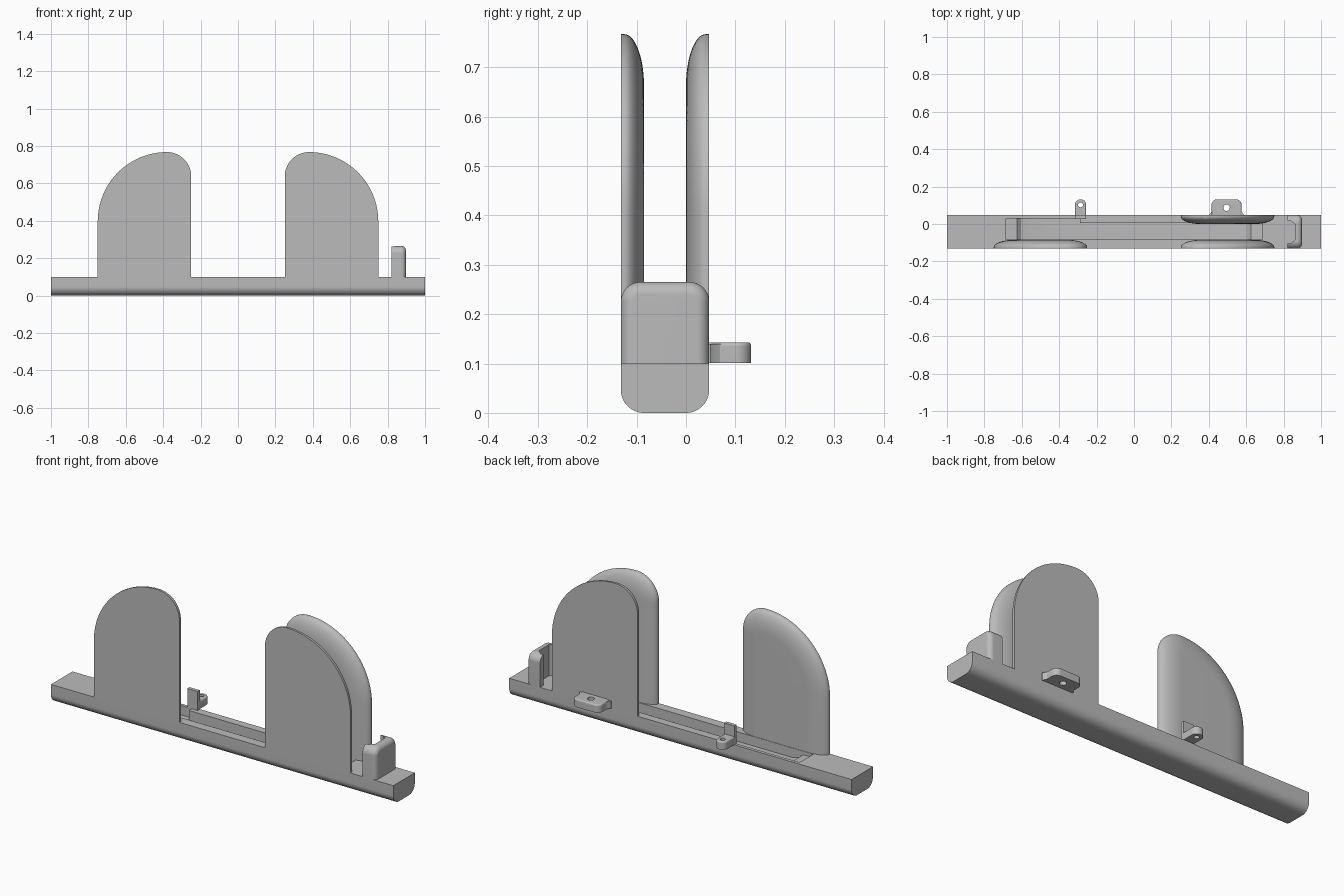
import bpy, bmesh, math

old = bpy.data.objects.get("Cube")
if old:
    bpy.data.objects.remove(old, do_unlink=True)

grey = bpy.data.materials.new("plain grey")
grey.use_nodes = True
colour = (0.5, 0.5, 0.5, 1)
grey.diffuse_color = colour
grey.node_tree.nodes["Principled BSDF"].inputs["Base Color"].default_value = colour

FRONT, BACK, TOP = -0.132, 0.047, 0.1


def place(axis, u, v, a):
    return {"x": (a, u, v), "y": (u, a, v), "z": (u, v, a)}[axis]


def loft(name, axis, rings):
    """Join equal outlines, each given as (points, position along axis)."""
    bm = bmesh.new()
    loops = [[bm.verts.new(place(axis, u, v, a)) for u, v in pts] for pts, a in rings]
    n = len(loops[0])
    for lo, hi in zip(loops, loops[1:]):
        for i in range(n):
            j = (i + 1) % n
            bm.faces.new((lo[i], lo[j], hi[j], hi[i]))
    bm.faces.new(loops[0])
    bm.faces.new(loops[-1])
    bmesh.ops.recalc_face_normals(bm, faces=bm.faces)
    mesh = bpy.data.meshes.new(name)
    bm.to_mesh(mesh)
    bm.free()
    mesh.materials.append(grey)
    ob = bpy.data.objects.new(name, mesh)
    bpy.context.collection.objects.link(ob)
    return ob


def prism(name, axis, pts, a, b):
    return loft(name, axis, [(pts, a), (pts, b)])


def arch(u0, u1, v0, v1, r0, r1, inset=0, n=20):
    """Flat-bottomed outline with a different radius at each top corner."""
    pts = [(u0 + inset, v0)]
    for cu, r, start in ((u0 + r0, r0, 180), (u1 - r1, r1, 90)):
        for i in range(n + 1):
            t = math.radians(start - 90 * i / n)
            pts.append((cu + (r - inset) * math.cos(t),
                        v1 - r + (r - inset) * math.sin(t)))
    pts.append((u1 - inset, v0))
    return pts


def rounded(name, axis, shape, a, b, inset, lip, n=14):
    """Arch solid, flat at a, with its edge rounded over towards b."""
    rings = [(arch(*shape), a)]
    for i in range(n + 1):
        t = math.pi / 2 * i / n
        s = lip + (1 - lip) * math.sin(t)
        rings.append((arch(*shape, inset=inset * (1 - math.cos(t))), a + (b - a) * s))
    return loft(name, axis, rings)


def cut(ob, cutter):
    mod = ob.modifiers.new("cut", "BOOLEAN")
    mod.operation = "DIFFERENCE"
    mod.solver = "EXACT"
    mod.object = cutter
    bpy.context.view_layer.objects.active = ob
    bpy.ops.object.modifier_apply(modifier=mod.name)
    bpy.data.objects.remove(cutter, do_unlink=True)


def circle(x, y, r, n=24):
    return [(x + r * math.cos(math.tau * i / n), y + r * math.sin(math.tau * i / n))
            for i in range(n)]


# Base rail with rounded underside
section = [(y, TOP - z) for y, z in arch(FRONT, BACK, 0, TOP, 0.047, 0.047)]
rail = prism("base_rail", "x", section, -1, 1)

# Long slot with ramped ends, and the wider part on the right
ramp = [(0.685, 0.12), (0.685, 0.085), (0.625, 0.08), (0.605, 0.06), (0.56, 0.05)]
slot = ramp + [(-x, z) for x, z in reversed(ramp)]
wide = [(-0.29, 0.12), (-0.29, 0.05)] + [(-x, z) for x, z in reversed(ramp)]
cut(rail, prism("slot_cutter", "y", slot, -0.083, 0.005))
cut(rail, prism("wide_slot_cutter", "y", wide, -0.04, 0.03))
parts = [rail]

# Upright plates: flat outside, rounded inside
left_shape = (0.25, 0.75, 0.09, 0.767, 0.13, 0.37)
right_shape = (-0.75, -0.25, 0.09, 0.767, 0.37, 0.13)
for name, shape, a, b in (("front_left_plate", left_shape, FRONT, -0.085),
                          ("back_left_plate", left_shape, BACK, 0),
                          ("front_right_plate", right_shape, FRONT, -0.085)):
    parts.append(rounded(name, "y", shape, a, b, 0.105, 0.15))

# End stop, open towards the middle
stop = rounded("end_stop", "x", (FRONT, BACK, 0.099, 0.265, 0.04, 0.04),
               0.82, 0.898, 0.025, 0.68)
recess = [(0.8, -0.105), (0.835, -0.105), (0.86, -0.085), (0.86, 0.0),
          (0.835, 0.02), (0.8, 0.02)]
cut(stop, prism("stop_cutter", "z", recess, 0.1, 0.3))
parts.append(stop)

# Mounting tabs with screw holes
for name, x0, x1, r, hy, hr in (("left_tab", 0.415, 0.575, 0.03, 0.087, 0.017),
                                ("right_tab", -0.316, -0.256, 0.03, 0.102, 0.013)):
    tab = rounded(name, "z", (x0, x1, 0.03, 0.132, r, r), 0.101, 0.143, 0.007, 0.8)
    cut(tab, prism("hole_cutter", "z", circle((x0 + x1) / 2, hy, hr), 0.05, 0.2))
    parts.append(tab)

# Flared roots of the wide tab
for name, x, side in (("left_tab_root", 0.57, 1), ("right_tab_root", 0.42, -1)):
    root = [(x, 0.04), (x + side * 0.017, 0.04), (x + side * 0.017, 0.05),
            (x + side * 0.009, 0.06), (x, 0.08)]
    parts.append(prism(name, "z", root, 0.101, 0.14))

# Small post behind the right tab
post = [(-0.316, 0.028), (-0.256, 0.028), (-0.256, BACK), (-0.316, BACK)]
parts.append(prism("tab_post", "z", post, 0.099, 0.2))

# Smooth the curves, keep the edges
bpy.ops.object.select_all(action="DESELECT")
for ob in parts:
    ob.select_set(True)
bpy.context.view_layer.objects.active = rail
bpy.ops.object.shade_smooth_by_angle(angle=math.radians(32))
